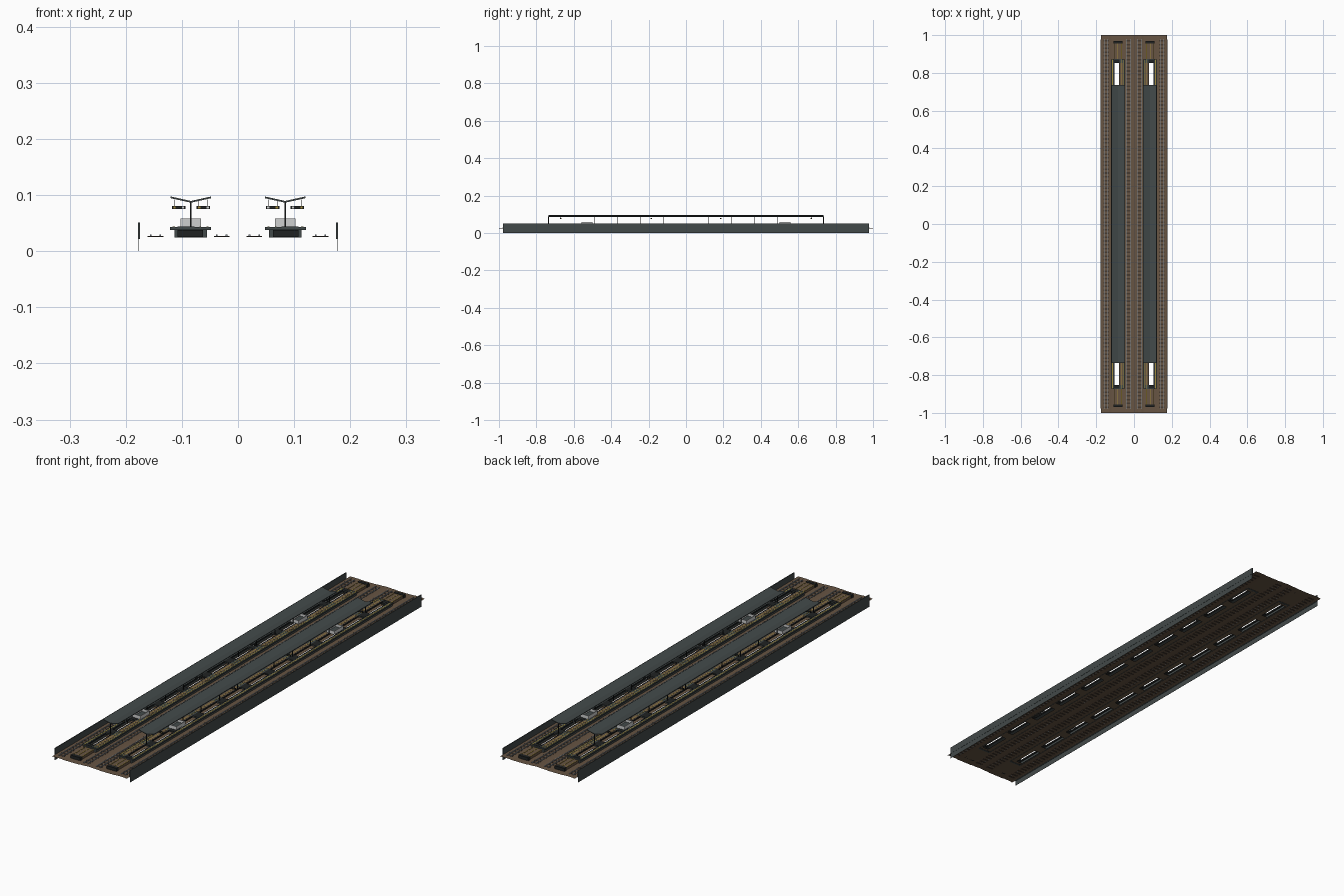
import bpy, bmesh

if "Cube" in bpy.data.objects:
    bpy.data.objects.remove(bpy.data.objects["Cube"])

def material(name, rgb):
    m = bpy.data.materials.new(name)
    m.diffuse_color = (*rgb, 1)
    m.use_nodes = True
    m.node_tree.nodes["Principled BSDF"].inputs["Base Color"].default_value = m.diffuse_color
    return m

BROWN = material("ballast brown", (0.135, 0.09, 0.056))
SLATE = material("slate grey", (0.055, 0.068, 0.068))
BLACK = material("near black", (0.014, 0.016, 0.016))
YELLOW = material("ochre yellow", (0.36, 0.26, 0.045))
RAIL = material("rail blue grey", (0.25, 0.29, 0.33))
LIGHT = material("light grey", (0.62, 0.63, 0.63))
SLEEPER = material("sleeper brown", (0.06, 0.042, 0.03))

def finish(name, bm, mat):
    me = bpy.data.meshes.new(name)
    bm.to_mesh(me)
    bm.free()
    me.materials.append(mat)
    ob = bpy.data.objects.new(name, me)
    bpy.context.collection.objects.link(ob)
    return ob

def boxes(name, mat, items):
    """Join boxes given as (x0, x1, y0, y1, z0, z1), each mirrored across x = 0."""
    bm = bmesh.new()
    for x0, x1, y0, y1, z0, z1 in items:
        for s in (1, -1):
            m = bmesh.ops.create_cube(bm, size=1)["verts"]
            for v in m:
                v.co = (s * ((x0 + x1) / 2 + v.co.x * (x1 - x0)),
                        (y0 + y1) / 2 + v.co.y * (y1 - y0),
                        (z0 + z1) / 2 + v.co.z * (z1 - z0))
    bmesh.ops.recalc_face_normals(bm, faces=bm.faces)
    return finish(name, bm, mat)

C = 0.084                      # platform centre
H0, H1 = 0.079, 0.106          # opening in x
HOLES = [(i * 0.159 - 0.058, i * 0.159 + 0.058) for i in range(-5, 6)]
END = 0.87                     # platform end

# Track bed: a slightly uneven sheet with light wells below the platforms
half = [(0, 0.028), (0.012, 0.0275), (0.02, 0.0265), (0.04, 0.0265), (0.05, 0.025),
        (H0, 0.025), (H1, 0.025), (0.12, 0.025), (0.132, 0.0265), (0.162, 0.0265),
        (0.17, 0.026), (0.176, 0.024)]
prof = [(-x, z) for x, z in half[:0:-1]] + half
ys = [-1] + [y for h in HOLES for y in h] + [1]
bm = bmesh.new()
rows = [[bm.verts.new((x, y, z)) for x, z in prof] for y in ys]
for j in range(len(ys) - 1):
    for i in range(len(prof) - 1):
        xm = abs(prof[i][0] + prof[i + 1][0]) / 2
        if j % 2 == 1 and H0 < xm < H1:
            continue
        bm.faces.new((rows[j][i], rows[j][i + 1], rows[j + 1][i + 1], rows[j + 1][i]))
finish("track_bed", bm, BROWN)

# Side walls: solid upper part and thin skirt reaching the base
boxes("side_wall", SLATE, [(0.1745, 0.178, -0.978, 0.978, 0.022, 0.051),
                           (0.1767, 0.1773, -0.978, 0.978, 0, 0.022)])

# Tracks: sleepers and rails
tracks = (0.029, 0.147)
boxes("sleepers", SLEEPER, [(t - 0.014, t + 0.014, -0.97 + k * 0.02 - 0.004,
                             -0.97 + k * 0.02 + 0.004, 0.0255, 0.0275)
                            for t in tracks for k in range(98)])
boxes("rails", RAIL, [(t + d - 0.0014, t + d + 0.0014, -0.98, 0.98, 0.0265, 0.0295)
                      for t in tracks for d in (-0.0085, 0.0085)])

# Platform body: side walls, end walls and frames between the openings
body = [(0.0555, 0.058, -END, END, 0.024, 0.039),
        (0.1105, 0.113, -END, END, 0.024, 0.039)]
body += [(0.0555, 0.113, y - 0.004, y + 0.004, 0.024, 0.039) for y in (-END, END)]
boxes("platform_body", SLATE, body)

# Platform deck: two long strips and cross bars
deck = [(0.048, H0, -END, END, 0.038, 0.043), (H1, 0.121, -END, END, 0.038, 0.043)]
edges = [-END] + [y for h in HOLES for y in h] + [END]
gaps = [(edges[k], edges[k + 1]) for k in range(0, len(edges), 2)]
deck += [(H0, H1, a, b, 0.038, 0.043) for a, b in gaps]
boxes("platform_deck", SLATE, deck)

# Dark rims around the openings, and yellow safety lines and paving
rims = [(x - 0.0015, x + 0.0015, -END, END, 0.0375, 0.0436) for x in (H0, H1)]
rims += [(H0, H1, a, b, 0.0375, 0.0436) for a, b in gaps]
boxes("opening_rims", BLACK, rims)
boxes("safety_lines", YELLOW, [(0.0525, 0.0565, -END, END, 0.043, 0.0437),
                               (0.1125, 0.1165, -END, END, 0.043, 0.0437)])
boxes("paving", BROWN, [(0.059, 0.076, a, b, 0.043, 0.0435) for a, b in HOLES])
boxes("paving_lines", YELLOW, [(0.066, 0.069, -END, END, 0.0432, 0.0438)])

# End ramps beyond the platforms
ramps, bars, lines = [], [], []
for s in (1, -1):
    def span(a, b):
        return (min(s * a, s * b), max(s * a, s * b))
    ramps.append((0.064, 0.106, *span(END, 0.968), 0.025, 0.036))
    for a, b in ((0.862, 0.872), (0.955, 0.97)):
        bars.append((0.062, 0.108, *span(a, b), 0.025, 0.038))
    for x in (0.066, 0.085, 0.104):
        lines.append((x - 0.0015, x + 0.0015, *span(END, 0.955), 0.036, 0.037))
boxes("end_ramps", BROWN, ramps)
boxes("end_ramp_bars", BLACK, bars)
boxes("end_ramp_lines", YELLOW, lines)

# Stair enclosures: light panels round a dark stairwell
panels, wells = [], []
for y in (-0.53, 0.53):
    for x in (C - 0.0185, C + 0.0165):
        panels.append((x, x + 0.002, y - 0.03, y + 0.03, 0.043, 0.058))
    for yy in (y - 0.03, y + 0.028):
        panels.append((C - 0.0185, C + 0.0185, yy, yy + 0.002, 0.043, 0.058))
    wells.append((C - 0.0165, C + 0.0165, y - 0.028, y + 0.028, 0.043, 0.047))
boxes("stair_enclosures", LIGHT, panels)
boxes("stair_wells", SLATE, wells)

# Butterfly roofs on thin posts
for side, s in (("left", -1), ("right", 1)):
    bm = bmesh.new()
    sec = [(-0.036, 0.0975), (0, 0.0895), (0.036, 0.0975),
           (0.036, 0.0945), (0, 0.0865), (-0.036, 0.0945)]
    ends = [[bm.verts.new((s * C + x, y, z)) for x, z in sec] for y in (-0.735, 0.735)]
    for i in range(6):
        k = (i + 1) % 6
        bm.faces.new((ends[0][i], ends[0][k], ends[1][k], ends[1][i]))
    for e in ends:
        bm.faces.new((e[0], e[1], e[4], e[5]))
        bm.faces.new((e[1], e[2], e[3], e[4]))
    bmesh.ops.recalc_face_normals(bm, faces=bm.faces)
    finish(side + "_roof", bm, SLATE)
posts = [k * 0.1225 for k in (-6, -4, -3, -2, -1, 1, 2, 3, 4, 6)]
boxes("roof_posts", BLACK, [(C - 0.0012, C + 0.0012, y - 0.0015, y + 0.0015, 0.043, 0.088)
                            for y in posts])

# Hanging signs with hangers and pale and yellow plates
signs, hangers, pale, marks = [], [], [], []
for y in (-0.67, -0.185, 0.185, 0.67):
    for a in (C - 0.034, C + 0.010):
        signs.append((a, a + 0.024, y - 0.003, y + 0.003, 0.075, 0.081))
        for x in (a + 0.004, a + 0.02):
            hangers.append((x - 0.0004, x + 0.0004, y - 0.0004, y + 0.0004, 0.081, 0.092))
        pale.append((a + 0.002, a + 0.006, y - 0.0035, y + 0.0035, 0.0765, 0.0795))
        marks.append((a + 0.017, a + 0.021, y - 0.0035, y + 0.0035, 0.0765, 0.0795))
boxes("hanging_signs", BLACK, signs)
boxes("sign_hangers", BLACK, hangers)
boxes("sign_pale_plates", LIGHT, pale)
boxes("sign_yellow_plates", YELLOW, marks)
